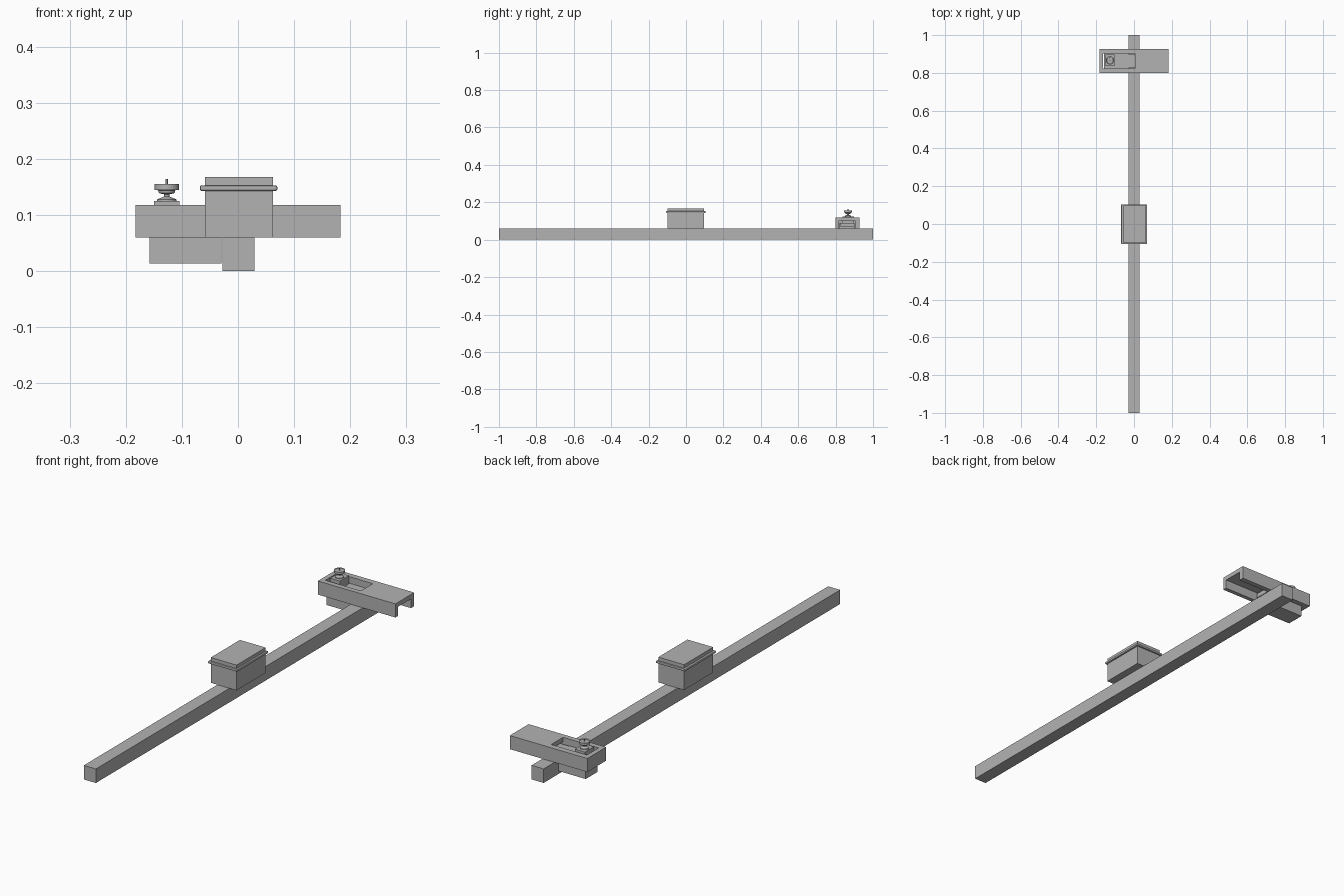
import bpy, bmesh, math
from mathutils import Vector

if "Cube" in bpy.data.objects:
    bpy.data.objects.remove(bpy.data.objects["Cube"], do_unlink=True)

gray = bpy.data.materials.new("plain gray")
gray.use_nodes = True
gray.diffuse_color = (0.45, 0.45, 0.45, 1)
gray.node_tree.nodes["Principled BSDF"].inputs["Base Color"].default_value = gray.diffuse_color


def add_object(name, bm):
    bmesh.ops.recalc_face_normals(bm, faces=bm.faces)
    mesh = bpy.data.meshes.new(name)
    bm.to_mesh(mesh)
    bm.free()
    mesh.materials.append(gray)
    obj = bpy.data.objects.new(name, mesh)
    bpy.context.collection.objects.link(obj)
    return obj


def box(name, low, high, bevel=0):
    """Box between two corners, with optionally rounded edges."""
    low, high = Vector(low), Vector(high)
    bm = bmesh.new()
    bmesh.ops.create_cube(bm, size=1)
    for v in bm.verts:
        v.co = (low + high) / 2 + v.co * (high - low)
    if bevel:
        bmesh.ops.bevel(bm, geom=bm.edges[:], offset=bevel, segments=2,
                        profile=0.5, affect='EDGES')
    return add_object(name, bm)


def lathe(name, profile, center, sides=32):
    """Spin a radius/height profile around a vertical axis."""
    bm = bmesh.new()
    verts = [bm.verts.new((r, 0, z)) for r, z in profile]
    edges = [bm.edges.new(pair) for pair in zip(verts, verts[1:])]
    bmesh.ops.spin(bm, geom=verts + edges, cent=(0, 0, 0), axis=(0, 0, 1),
                   angle=math.tau, steps=sides)
    bmesh.ops.remove_doubles(bm, verts=bm.verts, dist=0.00005)
    bmesh.ops.translate(bm, verts=bm.verts, vec=center)
    obj = add_object(name, bm)
    smooth(obj)
    return obj


def smooth(obj):
    bpy.ops.object.select_all(action='DESELECT')
    obj.select_set(True)
    bpy.context.view_layer.objects.active = obj
    bpy.ops.object.shade_smooth_by_angle(angle=math.radians(35))


def cut(obj, cutter):
    """Subtract a cutter and remove it."""
    mod = obj.modifiers.new("cut", 'BOOLEAN')
    mod.operation, mod.solver, mod.object = 'DIFFERENCE', 'EXACT', cutter
    bpy.context.view_layer.objects.active = obj
    bpy.ops.object.modifier_apply(modifier=mod.name)
    bpy.data.objects.remove(cutter, do_unlink=True)


# Long beam
box("beam", (-0.028, -1, 0), (0.029, 1, 0.06))

# Lidded case riding on the middle of the beam
box("case_body", (-0.059, -0.099, 0.06), (0.0625, 0.097, 0.168))
box("case_rim", (-0.068, -0.106, 0.143), (0.07, 0.104, 0.153), bevel=0.003)

# Crosswise channel, open below and at the left end, with a window on top
channel = box("cross_channel", (-0.183, 0.8, 0.06), (0.183, 0.927, 0.118))
cut(channel, box("channel_cutter", (-0.165, 0.818, 0), (0.3, 0.905, 0.099)))
cut(channel, box("window_cutter", (-0.163, 0.822, 0.08), (0.005, 0.902, 0.2)))

# Sliding jaw inside the channel, reaching down beside the beam
box("jaw", (-0.158, 0.822, 0.014), (-0.029, 0.902, 0.09))
box("jaw_tongue", (-0.029, 0.825, 0.07), (0.02, 0.9, 0.09))
box("knob_pad", (-0.15, 0.836, 0.09), (-0.104, 0.897, 0.125))

# Thumb knob: washer, neck, collar, wide disc and pin
lathe("knob", [(0, 0), (0.017, 0), (0.017, 0.003), (0.007, 0.007),
               (0.005, 0.008), (0.005, 0.012), (0.014, 0.014), (0.015, 0.019),
               (0.022, 0.02), (0.022, 0.03), (0.018, 0.03), (0.017, 0.029),
               (0.002, 0.029), (0.002, 0.039), (0, 0.039)],
      (-0.127, 0.866, 0.125))
